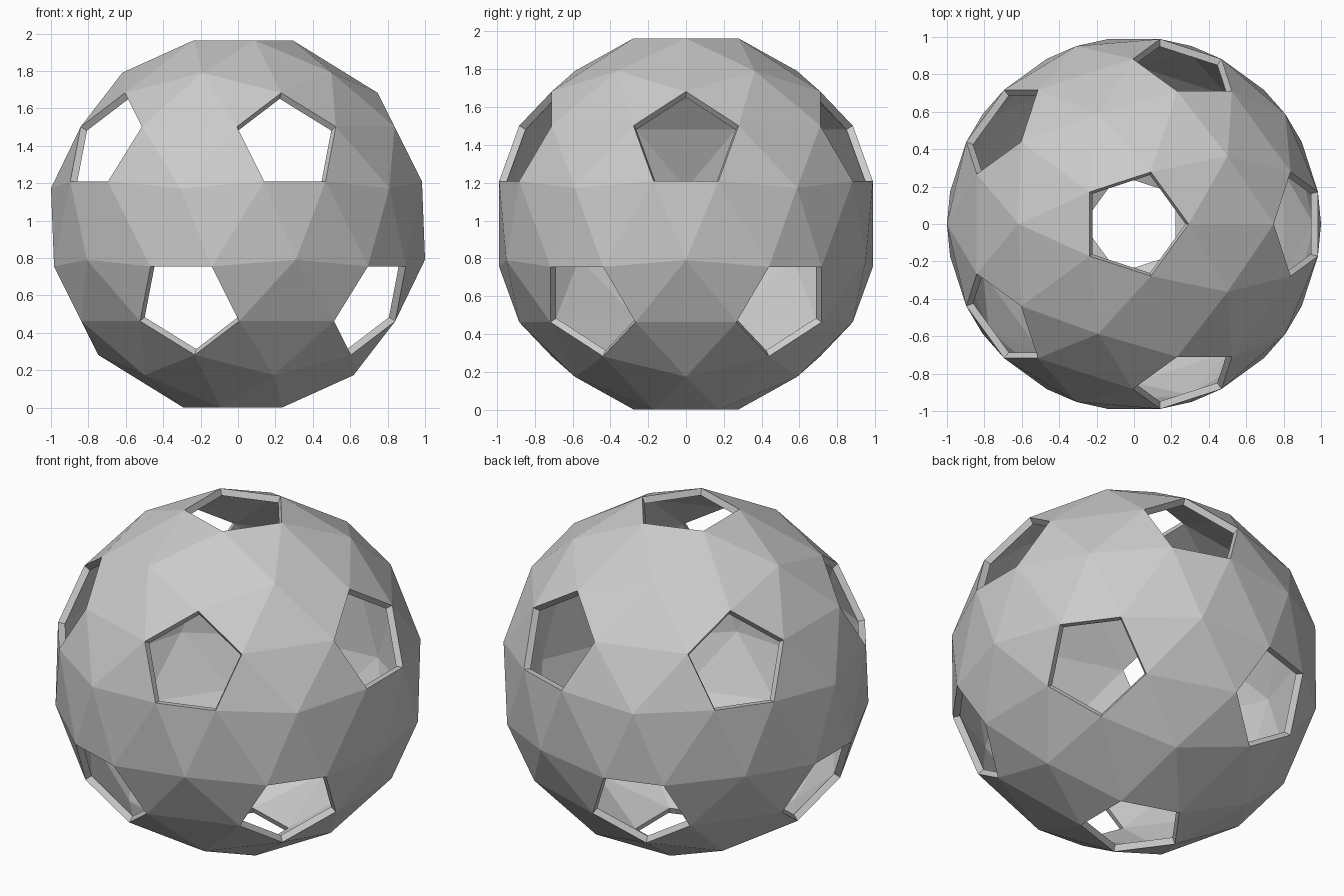
import bpy
import bmesh
import math
from mathutils import Vector

if "Cube" in bpy.data.objects:
    bpy.data.objects.remove(bpy.data.objects["Cube"], do_unlink=True)

RIM_RADIUS = 1.024      # corners of the five-sided openings
POKE_RADIUS = 1.018     # raised middle of each six-sided panel
RIM_ANGLE = math.radians(16.6)
CENTRE = Vector((0, 0, 0.982))
WALL = 0.04

# Directions of the twelve openings: both poles and two staggered rings
lat = math.atan(0.5)
poles = [Vector((0, 0, 1)), Vector((0, 0, -1))]
for k in range(5):
    for sign, turn in ((1, 0), (-1, 36)):
        az = math.radians(72 * k + turn)
        poles.append(Vector((math.cos(lat) * math.cos(az),
                             math.cos(lat) * math.sin(az),
                             sign * math.sin(lat))))


def near(i, j):
    return 0.3 < poles[i].dot(poles[j]) < 0.6


bm = bmesh.new()
corners = {}


def corner(i, j):
    """Corner of opening i on the arc that leads to opening j."""
    if (i, j) not in corners:
        side = (poles[j] - poles[i] * poles[i].dot(poles[j])).normalized()
        d = poles[i] * math.cos(RIM_ANGLE) + side * math.sin(RIM_ANGLE)
        corners[i, j] = bm.verts.new(CENTRE + d * RIM_RADIUS)
    return corners[i, j]


# Six-sided panels, each a low six-triangle pyramid between three openings
n = len(poles)
for i in range(n):
    for j in range(i + 1, n):
        for k in range(j + 1, n):
            if not (near(i, j) and near(j, k) and near(i, k)):
                continue
            a, b, c = i, j, k
            if poles[a].cross(poles[b]).dot(poles[c]) < 0:
                b, c = c, b
            mid = (poles[a] + poles[b] + poles[c]).normalized()
            tip = bm.verts.new(CENTRE + mid * POKE_RADIUS)
            ring = [corner(a, b), corner(b, a), corner(b, c),
                    corner(c, b), corner(c, a), corner(a, c)]
            for m in range(6):
                bm.faces.new((ring[m], ring[(m + 1) % 6], tip))

bm.normal_update()
mesh = bpy.data.meshes.new("faceted_shell")
bm.to_mesh(mesh)
bm.free()
shell = bpy.data.objects.new("faceted_shell", mesh)
bpy.context.collection.objects.link(shell)

# Wall thickness, inward
solid = shell.modifiers.new("wall", "SOLIDIFY")
solid.thickness = WALL
solid.offset = -1

# Plain grey
grey = bpy.data.materials.new("plain_grey")
grey.use_nodes = True
colour = (0.6, 0.6, 0.6, 1)
grey.diffuse_color = colour
grey.node_tree.nodes["Principled BSDF"].inputs["Base Color"].default_value = colour
mesh.materials.append(grey)
